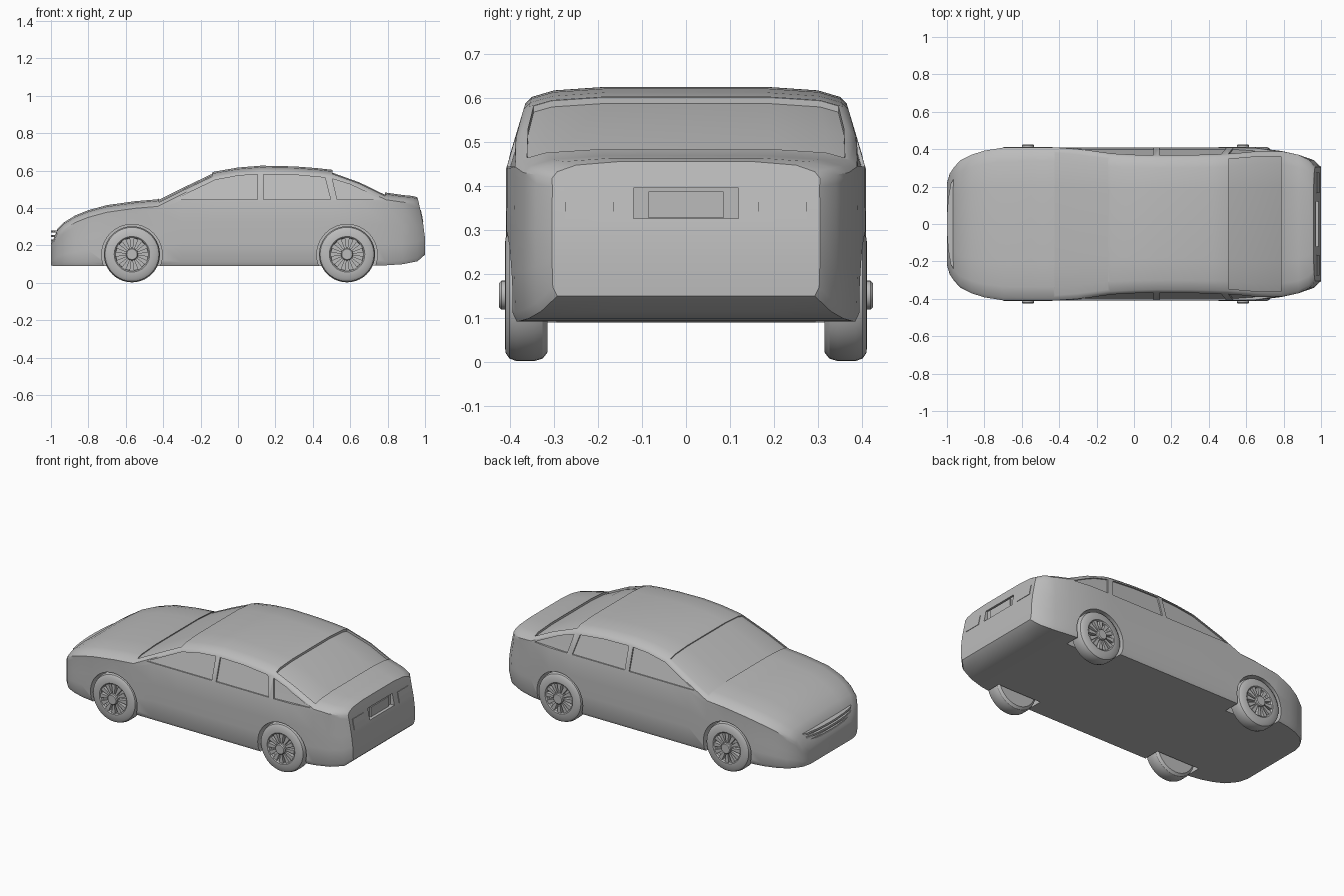
import bpy, bmesh, math

if "Cube" in bpy.data.objects:
    bpy.data.objects.remove(bpy.data.objects["Cube"])

grey = bpy.data.materials.new("plain grey")
grey.diffuse_color = (0.5, 0.5, 0.5, 1)
grey.use_nodes = True
grey.node_tree.nodes["Principled BSDF"].inputs["Base Color"].default_value = grey.diffuse_color


def loft(bm, rings):
    """Skin a list of equal closed rings and cap both ends with strips."""
    rows = [[bm.verts.new(p) for p in r] for r in rings]
    n = len(rows[0])
    for a, b in zip(rows, rows[1:]):
        for i in range(n):
            j = (i + 1) % n
            bm.faces.new((a[i], a[j], b[j], b[i]))
    for r in (rows[0], rows[-1]):
        for i in range(n // 2):
            if i + 1 > n - 2 - i:
                break
            ids = list(dict.fromkeys((i, i + 1, n - 2 - i, n - 1 - i)))
            bm.faces.new([r[k] for k in ids])


def finish(bm, name, smooth=True):
    bmesh.ops.recalc_face_normals(bm, faces=bm.faces)
    me = bpy.data.meshes.new(name)
    bm.to_mesh(me)
    bm.free()
    me.materials.append(grey)
    ob = bpy.data.objects.new(name, me)
    bpy.context.collection.objects.link(ob)
    bpy.ops.object.select_all(action='DESELECT')
    ob.select_set(True)
    bpy.context.view_layer.objects.active = ob
    if smooth:
        bpy.ops.object.shade_smooth_by_angle(angle=math.radians(32))
    return ob


# Body stations: x, half width, floor height, top height
ST = [(-1.0, .22, .092, .215), (-.985, .27, .09, .238), (-.965, .30, .09, .29),
      (-.93, .34, .09, .325), (-.87, .37, .09, .362), (-.8, .392, .09, .39),
      (-.7, .408, .09, .417), (-.55, .41, .09, .438), (-.43, .41, .09, .448),
      (-.3, .41, .09, .513), (-.126, .41, .09, .596), (0, .41, .09, .618),
      (.125, .41, .09, .628), (.3, .41, .09, .624), (.42, .41, .09, .615),
      (.5, .41, .09, .606), (.65, .408, .09, .552), (.79, .39, .093, .484),
      (.88, .37, .099, .471), (.96, .342, .115, .466), (1.0, .305, .15, .458)]
CROWN = [(0, 0), (.5, .002), (.82, .010), (.96, .025), (1, .04)]


def lerp_table(table, x):
    for a, b in zip(table, table[1:]):
        if x <= b[0]:
            t = (x - a[0]) / (b[0] - a[0])
            return [p + (q - p) * t for p, q in zip(a[1:], b[1:])]
    return table[-1][1:]


def side_y(x, z):
    """Half width of the leaning side glass."""
    return lerp_table(ST, x)[0] - max(0, z - .44) * .3


def rear_lean(z):
    return -.04 * min(1, max(0, (z - .24) / .215)) ** 1.3


def section(x):
    w, zb, zt = lerp_table(ST, x)
    zs, ze = min(.44, zt - .06), zt - .04
    h = zs - zb
    ye = side_y(x, ze)
    half = [(w * .5, zb), (w - .012, zb), (w - .002, zb + .02), (w, zb + .35 * h),
            (w, zb + .65 * h), (w - .001, zs)]
    half += [(ye * f, zt - d) for f, d in reversed(CROWN[1:])]
    t = min(1, max(0, (x - .88) / .12))
    half = [(x + t * rear_lean(z), y, z) for y, z in half]
    return half + [(px, -y, z) for px, y, z in reversed(half)]


bm = bmesh.new()
loft(bm, [section(s[0]) for s in ST])
body = finish(bm, "car_body", False)

# Cutters: wheel arches, side windows, windscreen, rear window, plate recess
WHEELS = (-.567, .583)
SIDE_WINDOWS = [
    [(-.34, .445), (-.12, .55), (0, .572), (.105, .58), (.105, .445)],
    [(.135, .445), (.135, .58), (.3, .577), (.465, .562), (.495, .445)],
    [(.53, .445), (.505, .555), (.6, .526), (.68, .488), (.765, .445)]]
bm = bmesh.new()
for s in (-1, 1):
    for cx in WHEELS:
        circ = [(cx + .162 * math.cos(a), .15 + .162 * math.sin(a))
                for a in (math.tau * i / 40 for i in range(40))]
        loft(bm, [[(x, s * y, z) for x, z in circ] for y in (.295, .5)])
    for poly in SIDE_WINDOWS:
        loft(bm, [[(x, s * (side_y(x, z) + d), z) for x, z in poly] for d in (-.009, .05)])


def glass_cut(xs, depth, reach):
    rings = []
    for x in xs:
        zt = lerp_table(ST, x)[2]
        ye = side_y(x, zt - .04)
        fs = [-reach, -.82, -.5, .5, .82, reach]
        low = [(x, f * ye, zt - lerp_table(CROWN, abs(f))[0] - depth) for f in fs]
        rings.append(low + [(x, y, z + .08) for x, y, z in reversed(low)])
    loft(bm, rings)


glass_cut((-.422, -.3, -.14), .006, .93)
glass_cut((.505, .65, .785), .014, .93)


def box(bm, x0, x1, y0, y1, z0, z1):
    loft(bm, [[(x, y0, z0), (x, y1, z0), (x, y1, z1), (x, y0, z1)] for x in (x0, x1)])


box(bm, .962, 1.1, -.12, .12, .326, .396)
cutter = finish(bm, "body_cutter", False)
cutter.hide_render = True
bpy.context.view_layer.objects.active = body
mod = body.modifiers.new("cuts", 'BOOLEAN')
mod.operation, mod.solver, mod.object = 'DIFFERENCE', 'EXACT', cutter
bpy.ops.object.modifier_apply(modifier=mod.name)
bpy.data.objects.remove(cutter)
bpy.ops.object.select_all(action='DESELECT')
body.select_set(True)
bpy.ops.object.shade_smooth_by_angle(angle=math.radians(32))

# Rear plate and tail lights
bm = bmesh.new()
box(bm, .955, .971, -.085, .085, .328, .388)
finish(bm, "rear_plate", False)
bm = bmesh.new()
for s in (-1, 1):
    zx = [(z, 1 + rear_lean(z)) for z in (.325, .355, .388)]
    prof = [(x + .003, z) for z, x in zx] + [(x - .01, z) for z, x in reversed(zx)]
    loft(bm, [[(x, s * y, z) for x, z in prof] for y in (.165, .275)])
finish(bm, "tail_lights", False)

# Curved grille slats across the nose
bm = bmesh.new()
edge = [(-.955, -.255), (-.98, -.215), (-.994, -.13), (-1.0, -.04),
        (-1.0, .04), (-.994, .13), (-.98, .215), (-.955, .255)]
for z in (.226, .25, .274):
    ring = edge + [(x + .05, y) for x, y in reversed(edge)]
    loft(bm, [[(x, y, z + d) for x, y in ring] for d in (-.006, .006)])
finish(bm, "grille_slats")

# Wheels: turned tyre, tapered spokes and a hub
TYRE = [(0, .315), (.13, .315), (.144, .326), (.15, .345), (.15, .385), (.144, .402),
        (.13, .411), (.095, .412), (.088, .405), (.086, .388), (0, .388)]
HUB = [(0, .38), (.033, .38), (.033, .42), (.028, .425), (0, .425)]


def lathe(bm, prof, cx, s, n=40):
    vs = [bm.verts.new((cx + r, s * y, .152)) for r, y in prof]
    es = [bm.edges.new(p) for p in zip(vs, vs[1:])]
    bmesh.ops.spin(bm, geom=vs + es, cent=(cx, 0, .152), axis=(0, 1, 0),
                   angle=math.tau, steps=n, use_merge=True)
    bmesh.ops.remove_doubles(bm, verts=bm.verts, dist=.0002)


for cx, end in zip(WHEELS, ("front", "rear")):
    for s, side in ((-1, "left"), (1, "right")):
        bm = bmesh.new()
        lathe(bm, TYRE, cx, s)
        finish(bm, f"{end}_{side}_tyre")
        bm = bmesh.new()
        lathe(bm, HUB, cx, s, 24)
        for k in range(12):
            a = math.tau * k / 12
            ca, sa = math.cos(a), math.sin(a)
            quad = [(.028, -.005), (.089, -.013), (.089, .013), (.028, .005)]
            loft(bm, [[(cx + r * ca - t * sa, s * y, .152 + r * sa + t * ca)
                       for r, t in quad] for y in (.385, .41)])
        finish(bm, f"{end}_{side}_rim")
